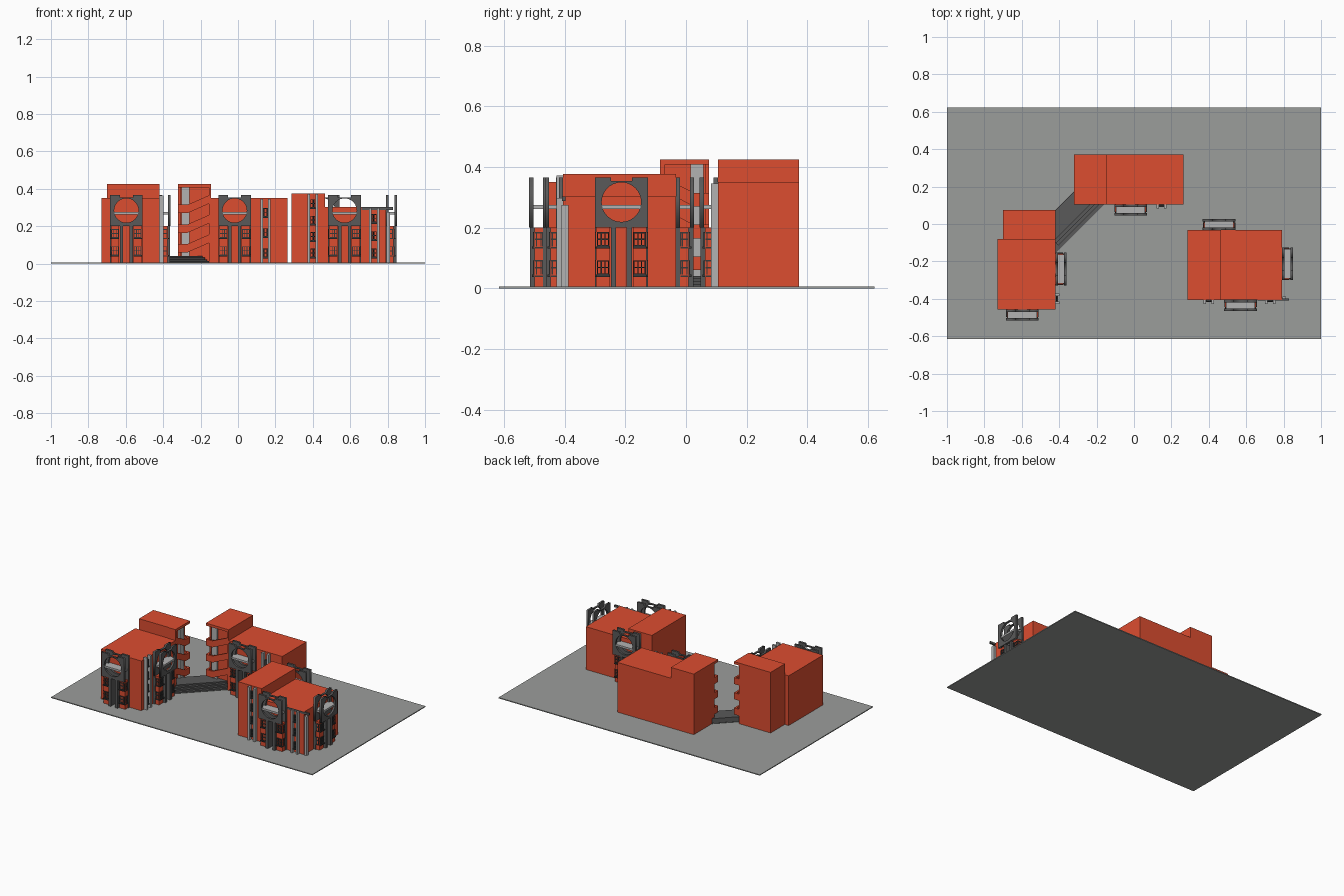
import bpy, bmesh
from math import sin, cos, pi, radians
from mathutils import Matrix, Vector

if "Cube" in bpy.data.objects:
    bpy.data.objects.remove(bpy.data.objects["Cube"])


def material(name, r, g, b):
    m = bpy.data.materials.new(name)
    m.diffuse_color = (r, g, b, 1)
    m.use_nodes = True
    m.node_tree.nodes["Principled BSDF"].inputs["Base Color"].default_value = m.diffuse_color
    return m


RED = material("brick_red", 0.72, 0.075, 0.03)
DARK = material("dark_grey", 0.10, 0.10, 0.10)
BLACK = material("window_grey", 0.04, 0.04, 0.04)
LIGHT = material("light_grey", 0.45, 0.45, 0.45)
PAVE = material("paving_grey", 0.33, 0.34, 0.33)
G = 0.006  # top of the ground


def box(x0, x1, y0, y1, z0, z1):
    return ([(x0, z0), (x1, z0), (x1, z1), (x0, z1)], y0, y1)


def build(name, prisms, mat, frame=Matrix()):
    """One object from x-z profiles extruded along y, placed by frame."""
    bm = bmesh.new()
    for pts, y0, y1 in prisms:
        a = [bm.verts.new(frame @ Vector((x, y0, z))) for x, z in pts]
        b = [bm.verts.new(frame @ Vector((x, y1, z))) for x, z in pts]
        bm.faces.new(a)
        bm.faces.new(b[::-1])
        n = len(pts)
        for i in range(n):
            j = (i + 1) % n
            bm.faces.new((a[i], b[i], b[j], a[j]))
    bmesh.ops.recalc_face_normals(bm, faces=bm.faces[:])
    me = bpy.data.meshes.new(name)
    bm.to_mesh(me)
    bm.free()
    me.materials.append(mat)
    ob = bpy.data.objects.new(name, me)
    bpy.context.collection.objects.link(ob)
    return ob


def wall_frame(x, y, angle):
    """Local x runs along the wall, local -y points outward."""
    return Matrix.Translation((x, y, 0)) @ Matrix.Rotation(radians(angle), 4, 'Z')


def ring_sheet(name, frame, y):
    """Square plate with a round opening and raised top corners."""
    outline = [(-.0875, .2), (.0875, .2), (.0875, .366), (.035, .366),
               (.035, .354), (-.035, .354), (-.035, .366), (-.0875, .366)]
    hole = [(.065 * cos(2 * pi * i / 40), .284 + .065 * sin(2 * pi * i / 40)) for i in range(40)]
    cu = bpy.data.curves.new(name, 'CURVE')
    cu.dimensions, cu.fill_mode, cu.extrude = '2D', 'BOTH', .007
    for pts in (outline, hole):
        sp = cu.splines.new('POLY')
        sp.points.add(len(pts) - 1)
        for p, (u, z) in zip(sp.points, pts):
            p.co = (u, z, 0, 1)
        sp.use_cyclic_u = True
    ob = bpy.data.objects.new(name, cu)
    bpy.context.collection.objects.link(ob)
    ob.matrix_world = frame @ Matrix.Translation((0, y, 0)) @ Matrix.Rotation(pi / 2, 4, 'X')
    cu.materials.append(DARK)
    bpy.context.view_layer.update()
    bpy.ops.object.select_all(action='DESELECT')
    ob.select_set(True)
    bpy.context.view_layer.objects.active = ob
    bpy.ops.object.convert(target='MESH')


def window(x0, x1, y, z0, z1):
    """Frame bars, three panes by two, with a sill."""
    bars, t = [], .004
    for i in range(4):
        x = x0 + (x1 - x0 - t) * i / 3
        bars.append(box(x, x + t, y - .005, y + .002, z0, z1))
    for i in range(3):
        z = z0 + (z1 - z0 - t) * i / 2
        bars.append(box(x0, x1, y - .005, y + .002, z, z + t))
    bars.append(box(x0 - .002, x1 + .002, y - .009, y + .002, z0 - .007, z0))
    return bars


def portal(name, frame):
    """Projecting bays and pillars carrying a double ring balcony."""
    bays, pillars, wins = [], [], []
    for s in (-1, 1):
        def span(a, b):
            return (min(s * a, s * b), max(s * a, s * b))
        bays.append(box(*span(.038, .083), -.042, .004, G, .2))
        pillars.append(box(*span(.017, .035), -.057, .004, G, .2))
        pillars.append(box(*span(.079, .0875), -.014, .002, G, .2))
        for z in (.045, .138):
            wins += window(*span(.04, .081), -.042, z, z + .047)
            # window bars on the side of each bay
            for y in (-.038, -.023, -.018):
                wins.append(box(*span(.082, .087), y, y + .004, z, z + .047))
            for dz in (-.007, .021, .043):
                wins.append(box(*span(.082, .087), -.040, -.015, z + dz, z + dz + .005))
    build(name + "_bays", bays, RED, frame)
    build(name + "_pillars", pillars, DARK, frame)
    build(name + "_windows", wins, BLACK, frame)
    build(name + "_balcony_slab", [box(-.078, .078, -.058, 0, .262, .275)], LIGHT, frame)
    ring_sheet(name + "_outer_ring", frame, -.053)
    ring_sheet(name + "_inner_ring", frame, -.007)


def window_strip(name, frame, height):
    """Two pale rails with a stack of dark windows between them."""
    build(name + "_rails", [box(-.028, -.014, -.022, .003, G, height),
                            box(.014, .028, -.022, .003, G, height)], LIGHT, frame)
    wins, n = [], int(height / .088)
    step = (height - .02) / n
    for i in range(n):
        z = .035 + i * step
        wins += window(-.013, .013, -.004, z, z + .045)
    build(name + "_windows", wins, BLACK, frame)


def stair_tower(name, frame, w):
    """Open stair front: roof, side wall, sloping parapets and a pale shaft."""
    red = [box(0, w, 0, .05, .408, .425), box(0, .012, .04, .05, G, .41),
           box(w - .01, w, 0, .05, G, .41)]
    floors = []
    for z in (.06, .165, .27):
        # sloping parapet, then its return around the open corner
        red.append(([(0, z), (.05, z), (w, z + .055), (w, z + .1), (.05, z + .045), (0, z + .045)], 0, .012))
        red.append(box(0, .012, .01, .05, z, z + .045))
        floors.append(([(0.01, z), (.05, z), (w, z + .055), (w, z + .063), (.05, z + .008), (0.01, z + .008)], .01, .05))
    build(name + "_parapets", red, RED, frame)
    build(name + "_flights", floors, RED, frame)
    build(name + "_shaft", [box(.018, .06, .035, .052, G, .408)], LIGHT, frame)


# ground
build("ground_plate", [box(-1, 1, -.616, .622, 0, G)], PAVE)

# building volumes
build("left_block", [box(-.73, -.42, -.457, -.08, G, .35)], RED)
build("left_tower", [box(-.70, -.47, -.082, .075, G, .425)], RED)
build("back_block", [box(-.147, .265, .105, .372, G, .35)], RED)
build("back_tower", [box(-.32, -.145, .155, .372, G, .425)], RED)
build("right_block", [box(.46, .79, -.405, -.033, G, .302)], RED)
build("right_tower", [box(.285, .465, -.405, -.033, G, .376)], RED)

# upper wall of each tower beside its lower block
build("back_tower_end_wall", [box(-.155, -.145, .105, .16, .3, .425)], RED)
build("left_tower_end_wall", [box(-.475, -.42, -.085, -.075, .3, .425)], RED)

# stair towers facing the bridge; the left one mirrors the back one
stair_tower("back_stair", Matrix.Translation((-.32, .105, 0)), .175)
mirror = Matrix(((0, -1, 0, -.42), (-1, 0, 0, .075), (0, 0, 1, 0), (0, 0, 0, 1)))
stair_tower("left_stair", mirror, .155)

# ring portals
for name, x, y, a in (("left_front_portal", -.597, -.457, 0),
                      ("left_side_portal", -.42, -.24, 90),
                      ("back_portal", -.018, .105, 0),
                      ("right_front_portal", .57, -.405, 0),
                      ("right_rear_portal", .455, -.033, 180),
                      ("right_side_portal", .79, -.213, 90)):
    portal(name, wall_frame(x, y, a))

# window strips
for name, x, y, a, h in (("left_strip", -.42, -.40, 90, .365),
                         ("back_strip", .147, .105, 0, .345),
                         ("right_tower_strip", .40, -.405, 0, .372),
                         ("right_block_strip", .728, -.405, 0, .298)):
    window_strip(name, wall_frame(x, y, a), h)

# post and thin fascia at the right building's front corner
build("corner_post", [box(.795, .812, -.41, -.388, G, .275)], LIGHT)
build("corner_fascia", [box(.66, .83, -.409, -.397, .288, .302)], DARK)

# diagonal stepped bridge between the two stair towers
deck = Matrix.Translation((-.33, .05, 0)) @ Matrix.Rotation(pi / 4, 4, 'Z')
build("bridge_base", [box(-.208, .208, -.082, .082, .001, .009)], DARK, deck)
build("bridge_steps", [box(-.17, .17, -.08 + i * .017, .08, G, .015 + i * .0085)
                       for i in range(4)], DARK, deck)
